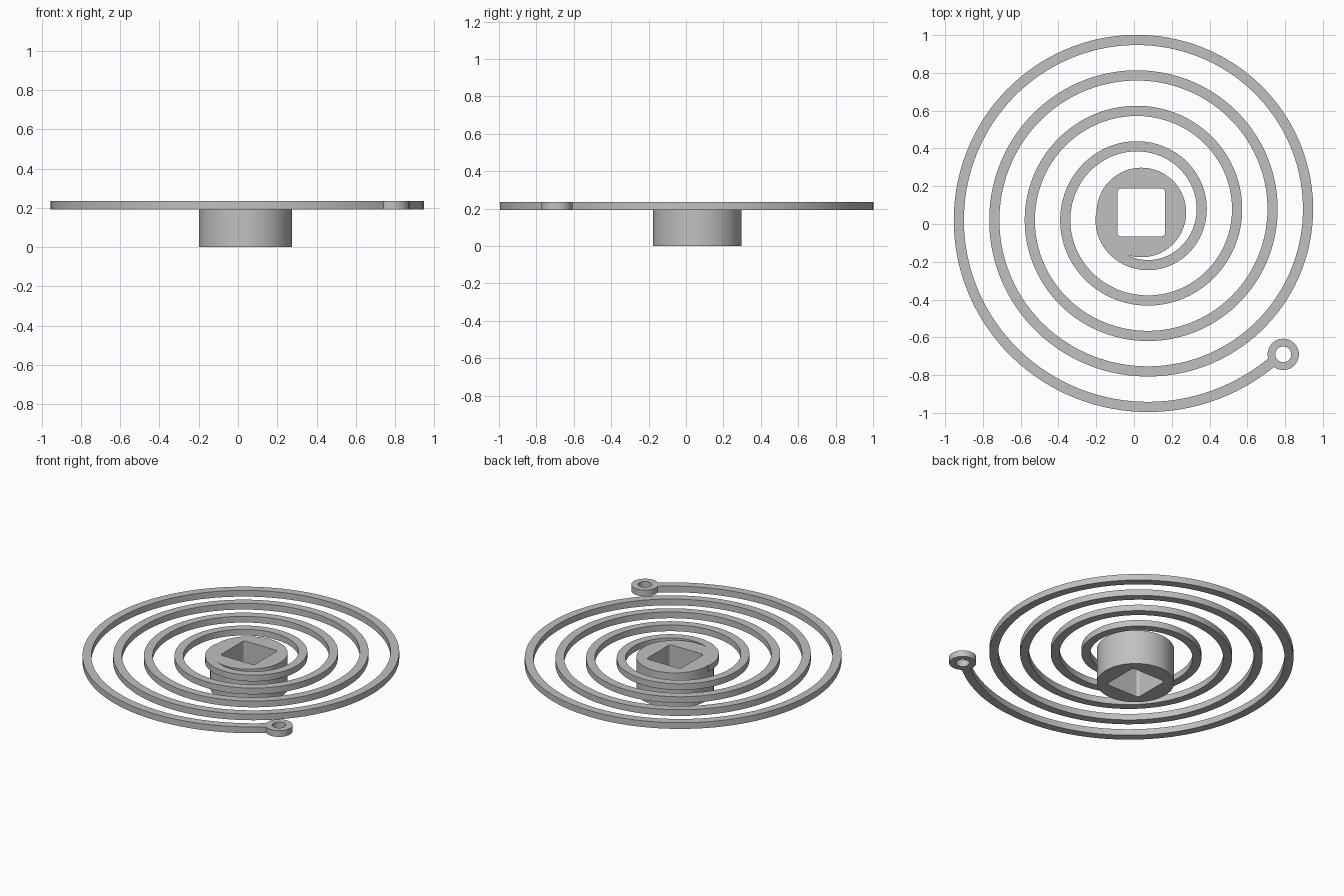
import bpy, bmesh
from math import pi, cos, sin, radians

cube = bpy.data.objects.get("Cube")
if cube:
    bpy.data.objects.remove(cube, do_unlink=True)

TOP, SPRING_BOTTOM = 0.235, 0.193

grey = bpy.data.materials.new("plain grey")
grey.use_nodes = True
grey.diffuse_color = (0.53, 0.53, 0.53, 1)
grey.node_tree.nodes["Principled BSDF"].inputs["Base Color"].default_value = grey.diffuse_color


def polar(centre, radius, angle):
    return centre[0] + radius * cos(angle), centre[1] + radius * sin(angle)


def circle(centre, radius, count):
    return [polar(centre, radius, 2 * pi * i / count) for i in range(count)]


def rounded_square(centre, half, corner, count):
    """Four corner arcs, with points paired to those of a circle."""
    points = []
    for i in range(count):
        quarter, step = divmod(i, count // 4)
        diagonal = pi / 4 + quarter * pi / 2
        middle = polar(centre, (half - corner) * 2 ** 0.5, diagonal)
        turn = quarter * pi / 2 + step / (count // 4 - 1) * pi / 2
        points.append(polar(middle, corner, turn))
    return points


def band(name, inner, outer, bottom, top, closed=True):
    """Rectangular-section solid between two matching outlines."""
    bm = bmesh.new()
    sections = [[bm.verts.new((*p, z)) for p, z in
                 ((a, bottom), (b, bottom), (b, top), (a, top))]
                for a, b in zip(inner, outer)]
    pairs = list(zip(sections, sections[1:]))
    if closed:
        pairs.append((sections[-1], sections[0]))
    else:
        bm.faces.new(sections[0])
        bm.faces.new(sections[-1])
    for s, t in pairs:
        for k in range(4):
            n = (k + 1) % 4
            bm.faces.new((s[k], s[n], t[n], t[k]))
    bmesh.ops.recalc_face_normals(bm, faces=bm.faces)
    mesh = bpy.data.meshes.new(name)
    bm.to_mesh(mesh)
    bm.free()
    mesh.materials.append(grey)
    obj = bpy.data.objects.new(name, mesh)
    bpy.context.collection.objects.link(obj)
    bpy.ops.object.select_all(action='DESELECT')
    obj.select_set(True)
    bpy.context.view_layer.objects.active = obj
    bpy.ops.object.shade_smooth_by_angle(angle=radians(30))
    return obj


# Central hub with a square shaft hole
hub = (0.039, 0.061)
band("hub", rounded_square(hub, 0.126, 0.018, 96), circle(hub, 0.237, 96), 0, TOP)

# Flat spiral spring, growing evenly from the hub
centre, pitch, half_width = (0.044, 0.05), 0.188, 0.027
start, end, steps = -pi, 8 * pi - 0.84, 560
inner, outer = [], []
for i in range(steps + 1):
    angle = start + (end - start) * i / steps
    radius = 0.266 + pitch * (angle + pi / 2) / (2 * pi)
    inner.append(polar(centre, radius - half_width, angle))
    outer.append(polar(centre, radius + half_width, angle))
band("spiral_spring", inner, outer, SPRING_BOTTOM, TOP, closed=False)

# Eyelet on the free end
eyelet = (0.79, -0.69)
band("end_eyelet", circle(eyelet, 0.042, 48), circle(eyelet, 0.083, 48), SPRING_BOTTOM, TOP)
